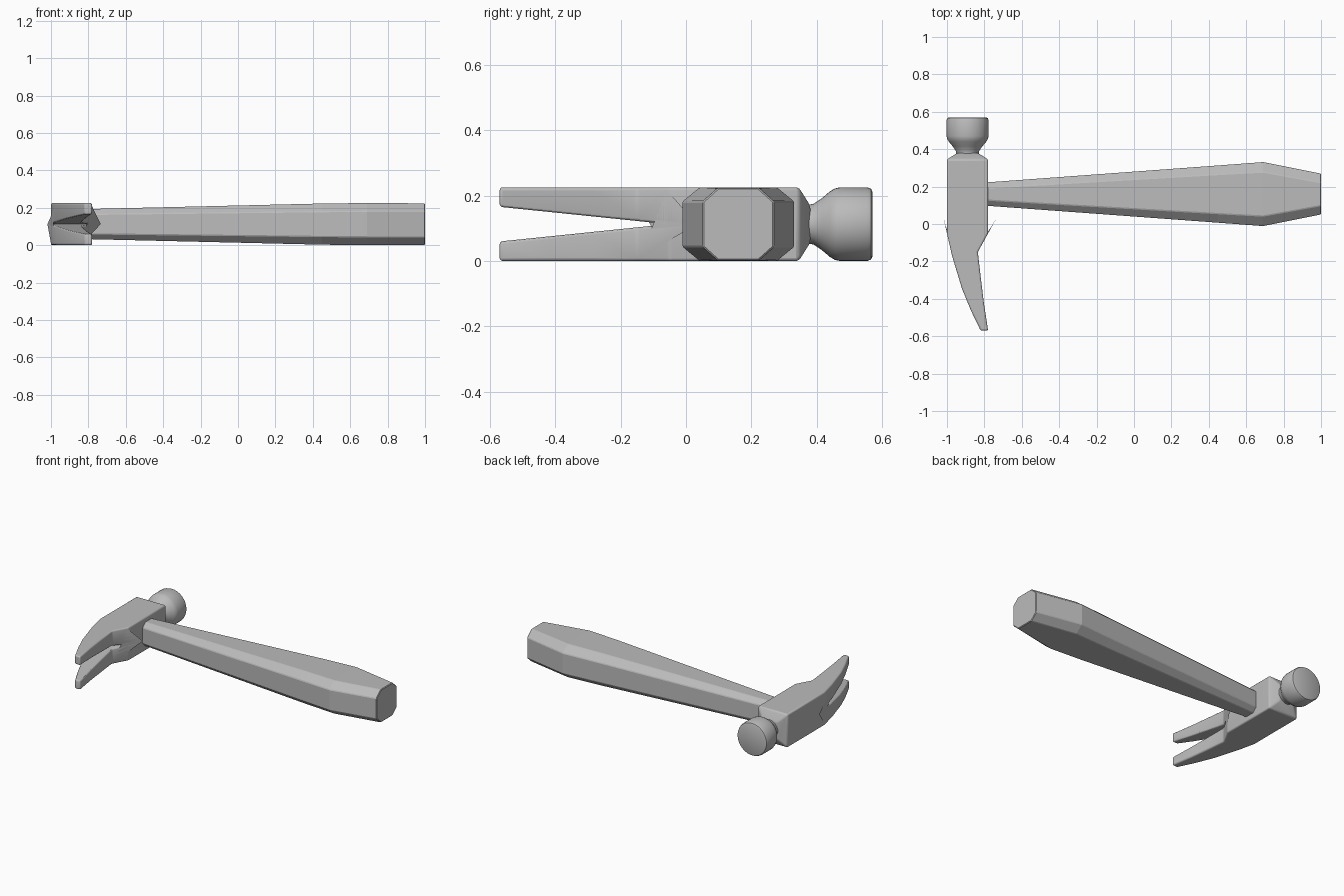
import bpy, bmesh, math
from mathutils import Vector

cube = bpy.data.objects.get("Cube")
if cube:
    bpy.data.objects.remove(cube, do_unlink=True)

grey = bpy.data.materials.new("plain grey")
grey.use_nodes = True
grey.diffuse_color = (0.5, 0.5, 0.5, 1)
grey.node_tree.nodes["Principled BSDF"].inputs["Base Color"].default_value = (0.5, 0.5, 0.5, 1)

HEAD_X, MID_Z, HALF = -0.89, 0.1125, 0.1125


def add_object(name, bm):
    bmesh.ops.recalc_face_normals(bm, faces=bm.faces[:])
    mesh = bpy.data.meshes.new(name)
    bm.to_mesh(mesh)
    bm.free()
    mesh.materials.append(grey)
    obj = bpy.data.objects.new(name, mesh)
    bpy.context.scene.collection.objects.link(obj)
    return obj


def loft(name, rings):
    """Skin a list of equal-length vertex rings and cap both ends."""
    bm = bmesh.new()
    loops = [[bm.verts.new(p) for p in ring] for ring in rings]
    n = len(loops[0])
    for a, b in zip(loops, loops[1:]):
        for i in range(n):
            j = (i + 1) % n
            bm.faces.new((a[i], a[j], b[j], b[i]))
    bm.faces.new(loops[0])
    bm.faces.new(loops[-1])
    return add_object(name, bm)


def finish(obj, angle):
    bpy.ops.object.select_all(action='DESELECT')
    obj.select_set(True)
    bpy.context.view_layer.objects.active = obj
    bpy.ops.object.shade_smooth_by_angle(angle=math.radians(angle))


def add_bevel(obj, width, segments):
    bevel = obj.modifiers.new("rounded edges", 'BEVEL')
    bevel.width = width
    bevel.segments = segments
    bevel.limit_method = 'ANGLE'
    bevel.angle_limit = math.radians(25)


# Head block and curved claw, as an outline raised to the head's thickness
outline = [(-1, 0.345), (-1, -0.05), (-0.973, -0.17), (-0.92, -0.345), (-0.873, -0.46),
           (-0.82, -0.57), (-0.78, -0.57), (-0.803, -0.42), (-0.82, -0.28),
           (-0.835, -0.15), (-0.78, -0.05), (-0.78, 0.345)]
head = loft("claw_head", [[(x, y, z) for x, y in outline] for z in (0, 2 * HALF)])

# Tapered shoulder on the striking end of the block
bm = bmesh.new()
bm.from_mesh(head.data)
end = max(bm.faces, key=lambda f: f.calc_center_median().y)
new_face = bmesh.ops.extrude_discrete_faces(bm, faces=[end])["faces"][0]
center = Vector((HEAD_X, 0.345, MID_Z))
for v in new_face.verts:
    v.co = center + (v.co - center) * 0.5 + Vector((0, 0.035, 0))
bm.to_mesh(head.data)
bm.free()

# V-shaped slot between the two claw prongs
slot = [(-0.055, MID_Z), (-0.59, MID_Z - 0.055), (-0.59, MID_Z + 0.055)]
cutter = loft("claw_slot_cutter", [[(x, y, z) for y, z in slot] for x in (-1.1, -0.7)])
cutter.hide_render = True
cutter.hide_viewport = True
cut = head.modifiers.new("claw slot", 'BOOLEAN')
cut.object = cutter
cut.operation = 'DIFFERENCE'
cut.solver = 'EXACT'
add_bevel(head, 0.014, 3)
finish(head, 40)

# Neck and striking face, turned around the y axis
SIDES = 40
profile = [(0.33, 0.062), (0.375, 0.06), (0.39, 0.062), (0.415, 0.079), (0.44, 0.1),
           (0.455, 0.109), (0.47, HALF), (0.555, HALF), (0.566, 0.108), (0.57, 0.099)]
rings = []
for y, r in profile:
    rings.append([(HEAD_X + r * math.cos(t), y, MID_Z + r * math.sin(t))
                  for t in (2 * math.pi * i / SIDES for i in range(SIDES))])
poll = loft("striking_face", rings)
finish(poll, 35)


# Eight-sided handle: x, half width, half height, flat half width, flat half height
def octagon(x, w, h, fw, fh):
    quarter = [(w, fh), (fw, h)]
    points = quarter + [(-a, b) for a, b in reversed(quarter)]
    points += [(-a, -b) for a, b in points]
    return [(x, 0.16 + a, MID_Z + b) for a, b in points]


sections = [(-0.9, 0.055, 0.078, 0.028, 0.05), (-0.78, 0.063, 0.081, 0.033, 0.053),
            (0.45, 0.153, 0.11, 0.105, 0.067), (0.69, 0.171, HALF, 0.118, 0.069),
            (1.0, 0.109, 0.111, 0.062, 0.069)]
handle = loft("handle", [octagon(*s) for s in sections])
add_bevel(handle, 0.004, 1)
